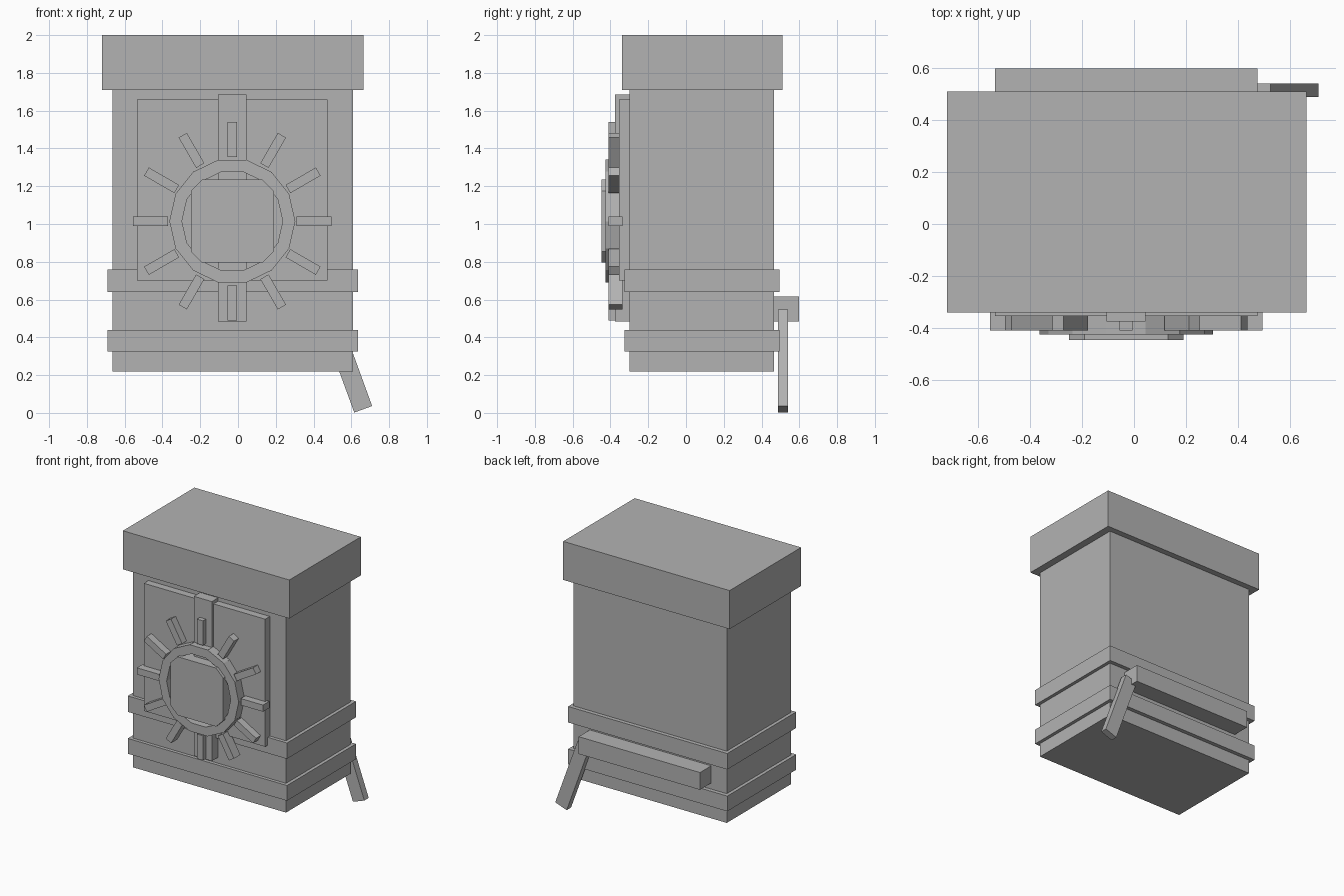
import bpy, bmesh, math

old = bpy.data.objects.get("Cube")
if old:
    bpy.data.objects.remove(old, do_unlink=True)

grey = bpy.data.materials.new("plain_grey")
grey.use_nodes = True
COLOUR = (0.45, 0.45, 0.45, 1)
grey.diffuse_color = COLOUR
grey.node_tree.nodes["Principled BSDF"].inputs["Base Color"].default_value = COLOUR


def block(name, centre, size, turn=0):
    """Box with a given centre and size, turned about the y axis."""
    mesh = bpy.data.meshes.new(name)
    bm = bmesh.new()
    bmesh.ops.create_cube(bm, size=1)
    bmesh.ops.scale(bm, vec=size, verts=bm.verts)
    bm.to_mesh(mesh)
    bm.free()
    mesh.materials.append(grey)
    obj = bpy.data.objects.new(name, mesh)
    obj.location = centre
    obj.rotation_euler.y = turn
    bpy.context.collection.objects.link(obj)
    return obj


def span(name, x, y, z):
    """Upright box between pairs of limits."""
    limits = (x, y, z)
    return block(name, [(a + b) / 2 for a, b in limits], [b - a for a, b in limits])


def radial(name, count, start, inner, outer, width, front, back):
    """Ring of blocks around the middle of the front panel."""
    for i in range(count):
        a = start + i * math.tau / count
        r = (inner + outer) / 2
        block(f"{name}_{i + 1}",
              (CX + r * math.cos(a), (front + back) / 2, CZ + r * math.sin(a)),
              (outer - inner, back - front, width), -a)


CX, CZ = -0.03, 1.015

# Cabinet, lid and the two bands round the base
span("body", (-0.665, 0.61), (-0.30, 0.465), (0.22, 1.71))
span("lid", (-0.72, 0.665), (-0.34, 0.51), (1.71, 2.0))
for name, low, high in (("lower_band", 0.325, 0.44), ("upper_band", 0.64, 0.76)):
    span(name, (-0.69, 0.635), (-0.325, 0.495), (low, high))

# Front panel and upright strip
span("front_panel", (-0.535, 0.475), (-0.355, -0.29), (0.70, 1.66))
span("front_strip", (-0.105, 0.045), (-0.375, -0.29), (0.485, 1.685))

# Centre block with clipped corners
hub = span("centre_block", (-0.25, 0.19), (-0.447, -0.34), (0.795, 1.235))
bm = bmesh.new()
bm.from_mesh(hub.data)
corners = [e for e in bm.edges if abs(e.verts[0].co.y - e.verts[1].co.y) > 0.01]
bmesh.ops.bevel(bm, geom=corners, offset=0.06, segments=1, affect='EDGES')
bm.to_mesh(hub.data)
bm.free()

# Segmented ring and the rays outside it
radial("ring_segment", 14, math.pi / 2, 0.26, 0.325, 0.152, -0.425, -0.35)
radial("ray", 12, 0, 0.34, 0.525, 0.05, -0.41, -0.335)

# Rear rail with its one slanted leg
span("rear_rail", (-0.535, 0.475), (0.46, 0.598), (0.485, 0.615))
block("slanted_leg", (0.57, 0.514, 0.274), (0.101, 0.052, 0.5425), math.radians(-20))
